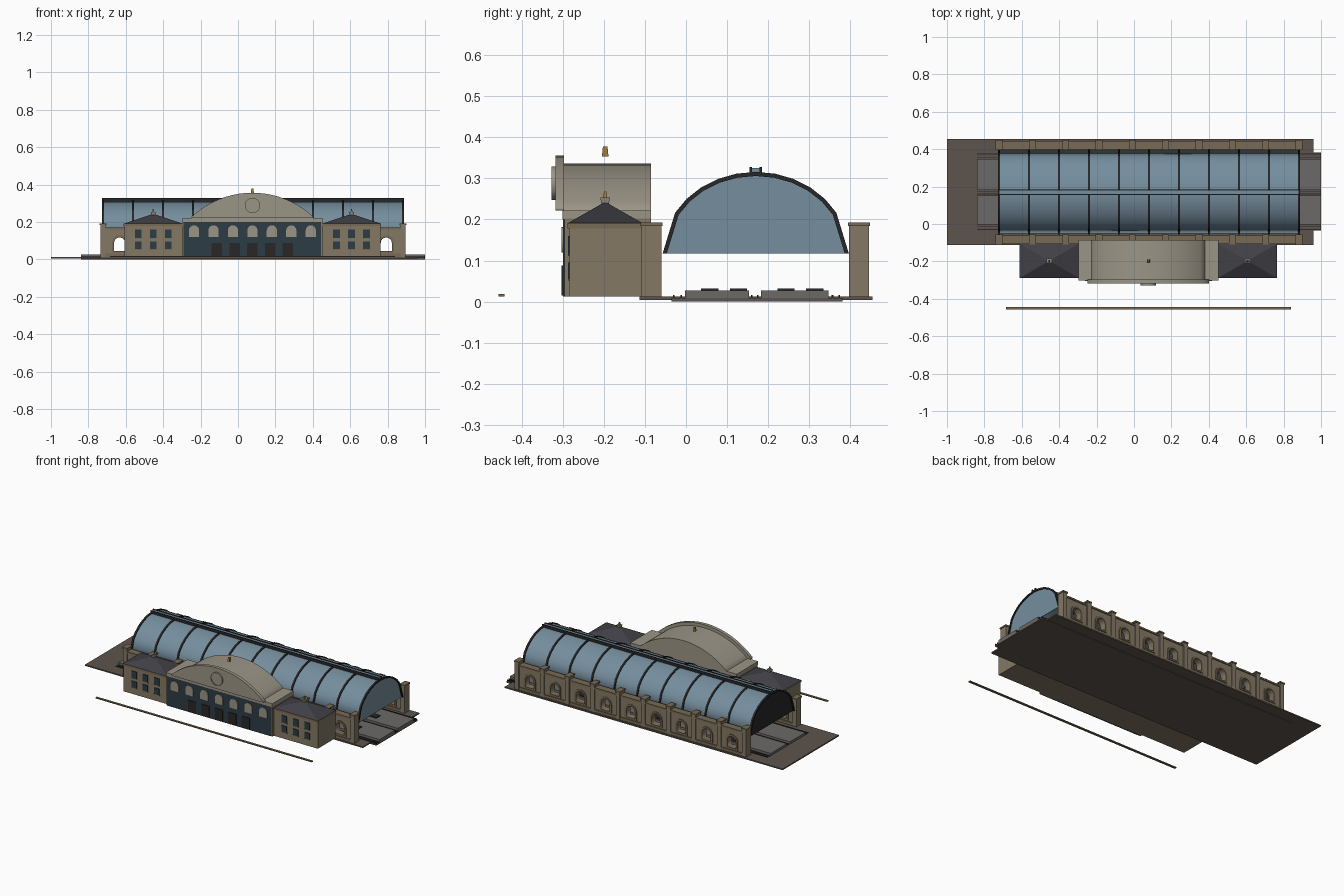
import bpy, bmesh
from math import sin, cos, pi, radians, asin, sqrt
from mathutils import Matrix, Vector

if "Cube" in bpy.data.objects:
    bpy.data.objects.remove(bpy.data.objects["Cube"])

C = 0.077                       # centre line of the building in x
X0, X1 = -0.722, 0.882          # train hall ends


def mat(name, r, g, b):
    m = bpy.data.materials.new(name)
    m.diffuse_color = (r, g, b, 1)
    m.use_nodes = True
    m.node_tree.nodes["Principled BSDF"].inputs["Base Color"].default_value = m.diffuse_color
    return m


TAN = mat("tan_stone", .23, .19, .13)
TRIM = mat("brown_stone", .19, .145, .09)
GREY = mat("pale_stone", .33, .30, .24)
SLATE = mat("slate", .05, .05, .06)
GLASS = mat("glass", .18, .27, .34)
IRON = mat("iron", .02, .02, .022)
BLUE = mat("dark_glazing", .025, .045, .06)
WOOD = mat("dark_wood", .022, .02, .018)
EARTH = mat("ground", .11, .09, .075)
PAVE = mat("paving", .15, .14, .14)
GOLD = mat("brass", .35, .2, .04)


def finish(name, bm, m):
    bmesh.ops.recalc_face_normals(bm, faces=bm.faces)
    me = bpy.data.meshes.new(name)
    bm.to_mesh(me)
    bm.free()
    me.materials.append(m)
    ob = bpy.data.objects.new(name, me)
    bpy.context.collection.objects.link(ob)
    return ob


def taper(name, x0, x1, y0, y1, z0, z1, m, sx=1.0, sy=1.0):
    """Box whose top is scaled by sx, sy."""
    bm = bmesh.new()
    bmesh.ops.create_cube(bm, size=1)
    for v in bm.verts:
        kx, ky = (sx, sy) if v.co.z > 0 else (1, 1)
        v.co = Vector(((x0 + x1) / 2 + v.co.x * (x1 - x0) * kx,
                       (y0 + y1) / 2 + v.co.y * (y1 - y0) * ky,
                       z1 if v.co.z > 0 else z0))
    return finish(name, bm, m)


def box(name, x0, x1, y0, y1, z0, z1, m):
    return taper(name, x0, x1, y0, y1, z0, z1, m)


def prism(name, loops, a, b, m, axis='Y'):
    """Extrude outlines (inner loops become holes) from a to b along an axis."""
    cu = bpy.data.curves.new(name, 'CURVE')
    cu.dimensions = '2D'
    cu.fill_mode = 'BOTH'
    cu.extrude = (b - a) / 2
    for pts in loops:
        sp = cu.splines.new('POLY')
        sp.points.add(len(pts) - 1)
        for p, q in zip(sp.points, pts):
            p.co = (q[0], q[1], 0, 1)
        sp.use_cyclic_u = True
    tmp = bpy.data.objects.new(name + "_outline", cu)
    bpy.context.collection.objects.link(tmp)
    dg = bpy.context.evaluated_depsgraph_get()
    me = bpy.data.meshes.new_from_object(tmp.evaluated_get(dg))
    bpy.data.objects.remove(tmp)
    c = (a + b) / 2
    if axis == 'Y':
        M = Matrix(((1, 0, 0, 0), (0, 0, -1, c), (0, 1, 0, 0), (0, 0, 0, 1)))
    else:
        M = Matrix(((0, 0, 1, c), (1, 0, 0, 0), (0, 1, 0, 0), (0, 0, 0, 1)))
    bm = bmesh.new()
    bm.from_mesh(me)
    bpy.data.meshes.remove(me)
    bm.transform(M)
    bmesh.ops.remove_doubles(bm, verts=bm.verts, dist=1e-5)
    return finish(name, bm, m)


def arch(x, w, z0, z1, n=8):
    """Round-headed opening outline."""
    r = w / 2
    return [(x - r, z0), (x + r, z0)] + [
        (x + r * cos(pi * i / n), z1 - r + r * sin(pi * i / n)) for i in range(n + 1)]


def segment(hw, z0, spring, top, n=20):
    """Shallow segmental arch outline centred on C."""
    h = top - spring
    r = (hw * hw + h * h) / (2 * h)
    t = asin(hw / r)
    return [(C - hw, z0), (C + hw, z0)] + [
        (C + r * sin(t - 2 * t * i / n), top - r + r * cos(t - 2 * t * i / n))
        for i in range(n + 1)]


def vault(off):
    """Train hall roof line in (y, z)."""
    angs = [0] + list(range(30, 151, 12)) + [180]
    return [(0.17 + (0.222 + off) * cos(radians(a)),
             0.117 + (0.194 + off) * sin(radians(a))) for a in angs]


# ground, track bed, platforms, rails, kerb
box("ground_slab", -1, 0.96, -0.113, 0.455, 0.004, 0.012, EARTH)
box("track_bed", -0.84, 1, -0.035, 0.382, 0, 0.008, EARTH)
box("kerb", -0.685, 0.84, -0.457, -0.443, 0.012, 0.018, TRIM)
for i, (a, b) in enumerate(((-0.003, 0.153), (0.183, 0.347))):
    box(f"platform_{i}", -0.84, 1, a, b, 0.008, 0.027, PAVE)
    for j in range(6):
        x = -0.6 + j * 0.27
        y = a + (0.04 if j % 2 else 0.11)
        box(f"bench_{i}_{j}", x, x + 0.07, y, y + 0.042, 0.026, 0.032, IRON)
for i, y in enumerate((-0.03, -0.012, 0.16, 0.175, 0.357, 0.374)):
    box(f"rail_{i}", -0.84, 1, y - 0.002, y + 0.002, 0.008, 0.016, IRON)

# hall side walls: pierced panels between capped piers
W = (X1 - X0) / 9
for side, a, b in (("front", -0.108, -0.06), ("rear", 0.398, 0.446)):
    holes = [arch(X0 + W * (i + .5), 0.06, 0.045, 0.117) for i in range(9)]
    rect = [(X0, 0.012), (X1, 0.012), (X1, 0.168), (X0, 0.168)]
    prism(f"{side}_wall", [rect] + holes, a + 0.007, b - 0.007, TAN)
    box(f"{side}_wall_coping", X0, X1, a + 0.001, b - 0.001, 0.16, 0.17, TRIM)
    box(f"{side}_wall_plinth", X0, X1, a + 0.002, b - 0.002, 0.012, 0.03, TRIM)
    for i in range(9):
        x = X0 + W * (i + .5)
        prism(f"{side}_window_surround_{i}",
              [arch(x, 0.084, 0.036, 0.129), arch(x, 0.06, 0.045, 0.117)],
              a + 0.002, b - 0.002, TRIM)
    for i in range(10):
        x = X0 + W * i
        box(f"{side}_pier_{i}", x - 0.014, x + 0.014, a, b, 0.012, 0.185, TAN)
        box(f"{side}_pier_cap_{i}", x - 0.018, x + 0.018, a - 0.003, b + 0.003,
            0.184, 0.193, TRIM)

# glazed hall roof, gables, ribs and ridge lantern
prism("glass_roof", [vault(0) + vault(-0.004)[::-1]], X0, X1, GLASS, 'X')
prism("glass_gable_right", [vault(-0.002)], X1 - 0.004, X1, GLASS, 'X')
prism("iron_gable_left", [vault(-0.002)], X0, X0 + 0.004, IRON, 'X')
for i in range(11):
    x = X0 + (X1 - X0) * i / 10
    prism(f"roof_rib_{i}", [vault(0.005) + vault(-0.005)[::-1]],
          x - 0.006, x + 0.006, IRON, 'X')
box("ridge_lantern", X0, X1, 0.158, 0.182, 0.308, 0.325, GLASS)
for y in (0.158, 0.182):
    box("ridge_rail", X0 - 0.005, X1 + 0.005, y - 0.003, y + 0.003, 0.31, 0.328, IRON)

# side wings
for s, side in ((-1, "left"), (1, "right")):
    c = C + s * 0.53
    box(f"{side}_wing", c - 0.155, c + 0.155, -0.284, -0.108, 0.012, 0.18, TAN)
    box(f"{side}_wing_cornice", c - 0.158, c + 0.158, -0.289, -0.105, 0.178, 0.191, TRIM)
    taper(f"{side}_wing_roof", c - 0.157, c + 0.157, -0.288, -0.106, 0.191, 0.24,
          SLATE, 0.06, 0.06)
    taper(f"{side}_wing_cupola", c - 0.009, c + 0.009, -0.205, -0.189, 0.235, 0.253,
          GREY, 1.5, 1.5)
    taper(f"{side}_wing_finial", c - 0.005, c + 0.005, -0.202, -0.192, 0.253, 0.268,
          GOLD, 0.6, 0.6)
    for i in (-1, 0, 1):
        for j, (z0, z1) in enumerate(((0.055, 0.095), (0.115, 0.16))):
            x = c + i * 0.08
            box(f"{side}_wing_window_{i + 1}_{j}", x - 0.018, x + 0.018,
                -0.288, -0.28, z0, z1, BLUE)
            box(f"{side}_wing_sill_{i + 1}_{j}", x - 0.021, x + 0.021,
                -0.288, -0.28, z0 - 0.004, z0, TRIM)

# central block with attic band, barrel vault and curved pediment
box("central_block", C - 0.375, C + 0.375, -0.296, -0.085, 0.012, 0.202, TAN)
box("central_attic", C - 0.375, C + 0.375, -0.301, -0.085, 0.2, 0.222, GREY)
box("facade_glazing", C - 0.368, C + 0.368, -0.3, -0.29, 0.012, 0.2, BLUE)
prism("central_vault", [segment(0.303, 0.21, 0.222, 0.336)], -0.297, -0.085, GREY)
prism("curved_pediment", [segment(0.325, 0.222, 0.228, 0.356)], -0.318, -0.297, GREY)
disc = [(C + 0.041 * cos(pi * i / 16), 0.288 + 0.041 * sin(pi * i / 16)) for i in range(32)]
ring = [(C + (x - C) * 0.88, 0.288 + (z - 0.288) * 0.88) for x, z in disc]
prism("clock_rim", [disc, ring], -0.328, -0.316, GREY)
prism("clock_face", [ring], -0.325, -0.316, GREY)
taper("central_finial", C - 0.008, C + 0.008, -0.205, -0.189, 0.354, 0.378, GOLD, 0.7, 0.7)

# facade windows and doors
for i in range(7):
    x = C + (i - 3) * 0.104
    prism(f"arched_window_{i}", [arch(x, 0.055, 0.12, 0.182)], -0.304, -0.295, GREY)
for i in range(5):
    x = C + (i - 2) * 0.095
    box(f"door_{i}", x - 0.028, x + 0.028, -0.304, -0.295, 0.015, 0.088, WOOD)
